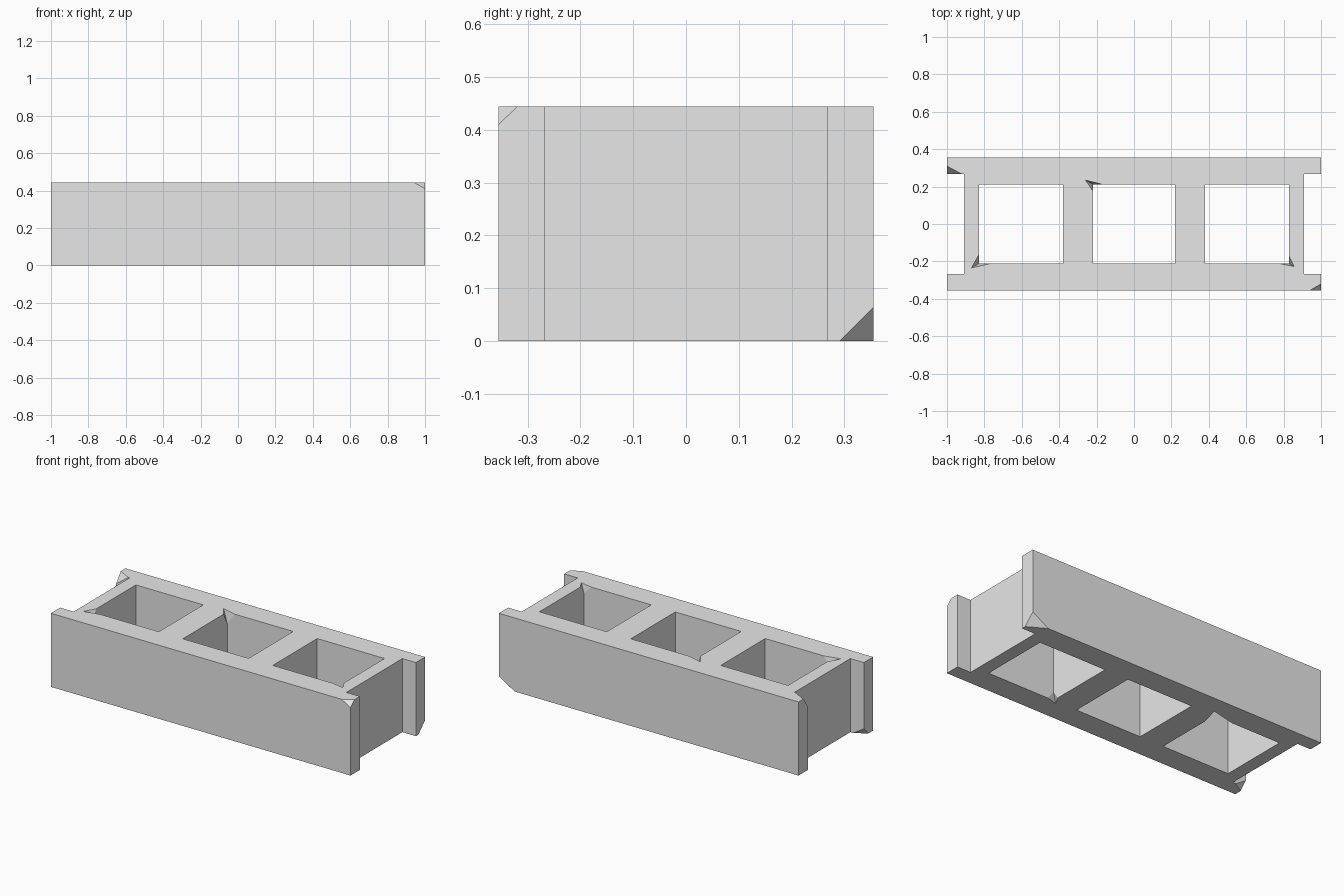
import bpy, bmesh
from mathutils import Vector

cube = bpy.data.objects.get("Cube")
if cube:
    bpy.data.objects.remove(cube, do_unlink=True)

L, W, H = 1.0, 0.355, 0.444          # half length, half width, height
FLANGE, WEB_END = 0.267, 0.91        # end recess limits
HOLE_Y = 0.212
HOLES = [(-0.83, -0.38), (-0.22, 0.22), (0.38, 0.83)]

concrete = bpy.data.materials.new("concrete_grey")
concrete.use_nodes = True
grey = (0.8, 0.8, 0.8, 1)
concrete.diffuse_color = grey
concrete.node_tree.nodes["Principled BSDF"].inputs["Base Color"].default_value = grey


def hull(name, points):
    """Convex solid around a few points."""
    bm = bmesh.new()
    for p in points:
        bm.verts.new(p)
    bmesh.ops.convex_hull(bm, input=bm.verts[:])
    bmesh.ops.dissolve_limit(bm, angle_limit=0.001, verts=bm.verts[:], edges=bm.edges[:])
    bmesh.ops.recalc_face_normals(bm, faces=bm.faces[:])
    mesh = bpy.data.meshes.new(name)
    bm.to_mesh(mesh)
    bm.free()
    obj = bpy.data.objects.new(name, mesh)
    bpy.context.collection.objects.link(obj)
    return obj


def box(name, x, y, z):
    return hull(name, [(a, b, c) for a in x for b in y for c in z])


def grow(points, centre, factor):
    return [centre + (p - centre) * factor for p in points]


def corner_chip(corner, dx, dy, dz):
    """Broken-off outer corner, given how far it runs along each edge."""
    c = Vector(corner)
    tri = [c + Vector((dx, 0, 0)), c + Vector((0, dy, 0)), c + Vector((0, 0, dz))]
    return hull("corner_chip_cutter", grow([c] + tri, sum(tri, Vector()) / 3, 1.12))


def rim_chip(corner, tip, along_x, along_y, depth):
    """Broken-out pit at an inner hole corner on the top or bottom rim."""
    c = Vector(corner)
    low = c + Vector((0, 0, depth))
    rim = [c + Vector((*tip, 0)), c + Vector((along_x, 0, 0)), c + Vector((0, along_y, 0))]
    t, a, b = grow(rim, low, 1.4)
    return hull("rim_chip_cutter", grow([t, a, b, low], t, 1.4))


# Solid block
block = box("concrete_block", (-L, L), (-W, W), (0, H))
block.data.materials.append(concrete)

# Cores and end recesses
cutters = [box("core_cutter", x, (-HOLE_Y, HOLE_Y), (-0.1, H + 0.1)) for x in HOLES]
for s in (-1, 1):
    cutters.append(box("recess_cutter", (s * WEB_END, s * 1.1), (-FLANGE, FLANGE), (-0.1, H + 0.1)))

# Chipped flange corners
cutters += [
    corner_chip((L, -W, H), -0.06, 0.035, -0.034),
    corner_chip((L, W, 0), -0.107, -0.063, 0.063),
    corner_chip((-L, FLANGE, H), 0.08, 0.043, -0.06),
    corner_chip((-L, -FLANGE, 0), 0.07, -0.043, 0.045),
]

# Chipped core rims
cutters += [
    rim_chip((-0.83, -HOLE_Y, H), (-0.04, -0.023), 0.06, 0.047, -0.07),
    rim_chip((-0.22, HOLE_Y, H), (-0.04, 0.023), 0.05, -0.035, -0.07),
    rim_chip((0.83, -HOLE_Y, H), (0.027, -0.015), -0.05, 0.037, -0.05),
    rim_chip((0.38, -HOLE_Y, 0), (-0.03, -0.018), 0.04, 0.035, 0.05),
    rim_chip((-0.38, HOLE_Y, 0), (0.03, 0.035), -0.12, -0.08, 0.08),
]

# Cut everything out of the block, then drop the helpers
bpy.context.view_layer.objects.active = block
for cutter in cutters:
    cutter.hide_render = True
    mod = block.modifiers.new("cut", "BOOLEAN")
    mod.operation = "DIFFERENCE"
    mod.solver = "EXACT"
    mod.object = cutter
    bpy.ops.object.modifier_apply(modifier=mod.name)
for cutter in cutters:
    bpy.data.objects.remove(cutter, do_unlink=True)
for poly in block.data.polygons:
    poly.use_smooth = False
    poly.material_index = 0
